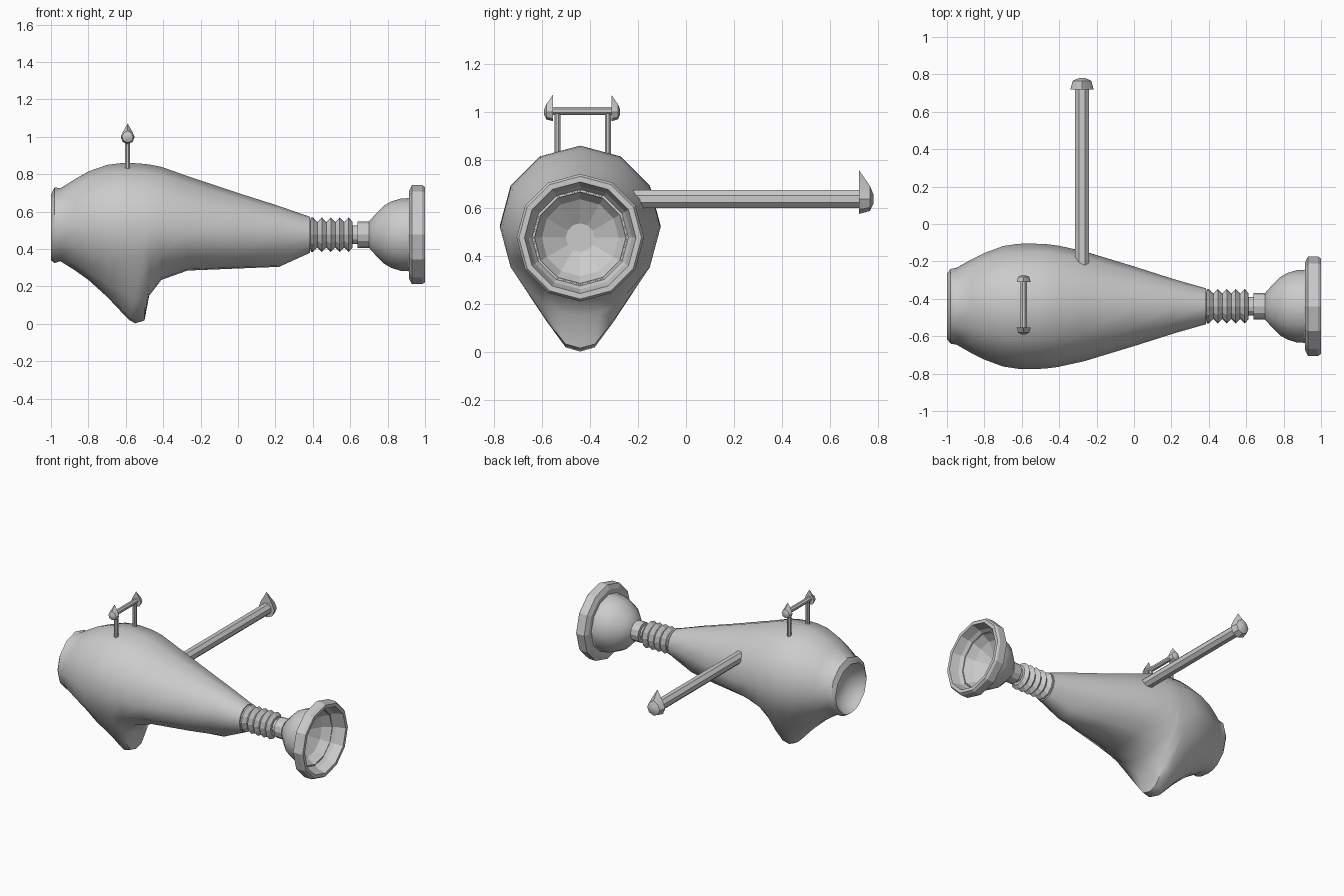
import bpy, bmesh
from math import sin, cos, pi, radians
from mathutils import Vector

if "Cube" in bpy.data.objects:
    bpy.data.objects.remove(bpy.data.objects["Cube"])

CY, CZ = -0.44, 0.477          # long axis of the neck and bell


def make(name, rings, smooth=None, cap_start=True, cap_end=True):
    """Skin a list of vertex rings into one object."""
    bm = bmesh.new()
    loops = [[bm.verts.new(p) for p in r] for r in rings]
    n = len(loops[0])
    for a, b in zip(loops, loops[1:]):
        for i in range(n):
            j = (i + 1) % n
            bm.faces.new((a[i], a[j], b[j], b[i]))
    if cap_start:
        bm.faces.new(loops[0])
    if cap_end:
        bm.faces.new(loops[-1])
    bmesh.ops.recalc_face_normals(bm, faces=bm.faces)
    me = bpy.data.meshes.new(name)
    bm.to_mesh(me)
    bm.free()
    ob = bpy.data.objects.new(name, me)
    bpy.context.collection.objects.link(ob)
    if smooth:
        bpy.ops.object.select_all(action='DESELECT')
        ob.select_set(True)
        bpy.context.view_layer.objects.active = ob
        bpy.ops.object.shade_smooth_by_angle(angle=radians(smooth))
    return ob


def lathe(name, profile, smooth=None, n=12, **kw):
    """Turn (x, radius) pairs about the long axis."""
    rings = [[(x, CY + r * sin(2 * pi * i / n), CZ + r * cos(2 * pi * i / n))
              for i in range(n)] for x, r in profile]
    return make(name, rings, smooth, **kw)


def rod(name, a, b, r, n=8, smooth=None):
    a, b = Vector(a), Vector(b)
    q = (b - a).to_track_quat('Z', 'Y')
    ring = [q @ Vector((r * cos(2 * pi * (i + .5) / n), r * sin(2 * pi * (i + .5) / n), 0))
            for i in range(n)]
    return make(name, [[p + v for v in ring] for p in (a, b)], smooth)


def teardrop_cap(name, loc, s, side):
    """Domed end cap with a pointed top, facing along +y or -y."""
    n, rings = 8, []
    for y, r, tip in ((0, .062, .12), (.045, .05, .055), (.06, .018, .018)):
        ring = []
        for i in range(n):
            a = 2 * pi * i / n
            z = tip if i == 0 else r * cos(a)
            ring.append((loc[0] + s * r * sin(a), loc[1] + side * s * y, loc[2] + s * z))
        rings.append(ring)
    return make(name, rings, 30)


def body_ring(x, hw, top, bot):
    """Round upper half; lower half narrows to a keel where it runs deep."""
    zc = top - hw
    d = zc - bot
    k = max(0, min(1, (d - hw) / .18))
    half = [(0, top), (.5 * hw, zc + .866 * hw), (.866 * hw, zc + .5 * hw), (hw, zc),
            (.866 * hw, zc - .5 * min(hw, d)),
            (hw * (.5 - .08 * k), zc - d * (.866 - .11 * k)),
            (hw * (.26 - .08 * k), zc - d * .966), (0, bot)]
    pts = half + [(-y, z) for y, z in half[-2:0:-1]]
    return [(x, CY + y, z) for y, z in pts]


# body: recessed back end, bulge with pointed foot, tapering nose
sections = [
    (-.90, .05, .56, .46), (-.92, .11, .62, .40), (-.96, .15, .66, .36),
    (-1.0, .175, .69, .34), (-.98, .20, .73, .325), (-.95, .205, .725, .335),
    (-.87, .25, .775, .285), (-.80, .285, .815, .235), (-.70, .322, .85, .145),
    (-.62, .334, .86, .06), (-.58, .335, .86, .02), (-.55, .335, .859, .003),
    (-.50, .334, .855, .018), (-.475, .333, .852, .15), (-.41, .325, .84, .235),
    (-.27, .295, .79, .285), (0, .213, .70, .296), (.22, .143, .63, .305),
    (.385, .096, .572, .38)]
make("body", [body_ring(*s) for s in sections], 50)

# ribbed neck
ribs = [(.385, .07), (.39, .093)]
for i in range(5):
    x = .40 + i * .048
    ribs += [(x, .093), (x + .024, .068)]
ribs[-1] = (.613, .068)
lathe("ribbed_neck", ribs)
lathe("neck_shaft", [(.60, .05), (.65, .05)])
lathe("neck_collar", [(.638, .055), (.64, .07), (.705, .07)])

# bell: smooth outer shell, faceted rim and inside
lathe("bell_shell", [(.70, .07), (.74, .115), (.78, .155), (.82, .178), (.87, .193), (.925, .196)],
      50, cap_end=False)
lathe("bell_rim", [(.92, .19), (.915, .235), (.93, .265), (.985, .265), (1.0, .255), (1.0, .232),
                   (.94, .215), (.86, .16), (.80, .06)], cap_start=False)

# top handle
HX = -.59
for side, label in ((-1, "front"), (1, "back")):
    y = -.43 + side * .105
    rod(f"handle_post_{label}", (HX, y, .78), (HX, y, 1.0), .014)
    teardrop_cap(f"handle_cap_{label}", (HX, -.432 + side * .122, .999), .6, side)
rod("handle_bar", (HX, -.555, 1.005), (HX, -.31, 1.005), .018)

# side lever
rod("side_lever", (-.278, -.28, .638), (-.278, .73, .638), .04)
teardrop_cap("lever_cap", (-.278, .72, .638), 1, 1)
